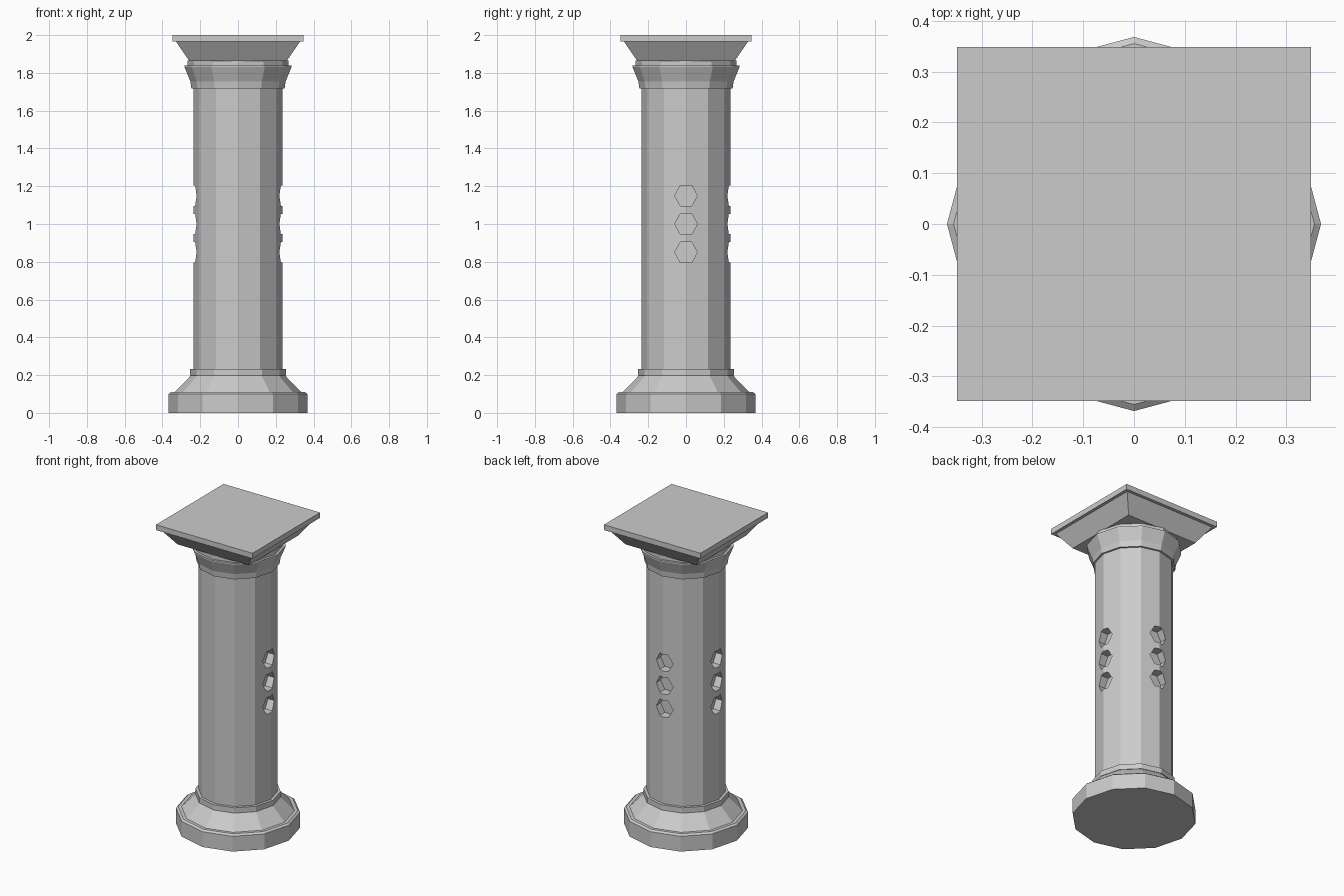
import bpy, bmesh
from math import cos, sin, pi

if "Cube" in bpy.data.objects:
    bpy.data.objects.remove(bpy.data.objects["Cube"])

SIDES = 12


def make_object(name, bm):
    bmesh.ops.recalc_face_normals(bm, faces=bm.faces)
    mesh = bpy.data.meshes.new(name)
    bm.to_mesh(mesh)
    bm.free()
    obj = bpy.data.objects.new(name, mesh)
    bpy.context.collection.objects.link(obj)
    return obj


def stack(name, profile, sides=SIDES, turn=0.0):
    """Closed solid from stacked polygon rings given as (radius, z)."""
    bm = bmesh.new()
    rings = []
    for r, z in profile:
        rings.append([bm.verts.new((r * cos(turn + 2 * pi * i / sides),
                                    r * sin(turn + 2 * pi * i / sides), z))
                      for i in range(sides)])
    for a, b in zip(rings, rings[1:]):
        for i in range(sides):
            j = (i + 1) % sides
            bm.faces.new((a[i], a[j], b[j], b[i]))
    bm.faces.new(rings[0][::-1])
    bm.faces.new(rings[-1])
    return make_object(name, bm)


# Foot: plinth, sloped moulding and neck ring
stack("base", [(0.368, 0), (0.368, 0.10), (0.355, 0.11), (0.335, 0.11),
               (0.25, 0.197), (0.253, 0.197), (0.253, 0.232), (0.23, 0.232)])

# Twelve-sided shaft
shaft = stack("shaft", [(0.235, 0.2), (0.235, 1.75)])

# Flared collar and the ring above it
stack("collar", [(0.23, 1.718), (0.247, 1.718), (0.252, 1.755), (0.283, 1.83),
                 (0.283, 1.838), (0.268, 1.838), (0.268, 1.865), (0.23, 1.865)])

# Square capital: inverted frustum and top slab
R2 = 2 ** 0.5
stack("capital", [(0.257 * R2, 1.862), (0.328 * R2, 1.965), (0.348 * R2, 1.965),
                  (0.348 * R2, 2.0)], 4, pi / 4)

# Hexagonal sockets on the right, back and left sides
bm = bmesh.new()
HEX, INNER, OUTER = 0.06, 0.175, 0.30
for angle in (0, pi / 2, pi):
    for z in (0.85, 1.0, 1.15):
        ends = []
        for d in (INNER, OUTER):
            ring = []
            for i in range(6):
                s, h = HEX * cos(i * pi / 3), z + HEX * 0.9 / 0.866 * sin(i * pi / 3)
                ring.append(bm.verts.new((d * cos(angle) - s * sin(angle),
                                          d * sin(angle) + s * cos(angle), h)))
            ends.append(ring)
        a, b = ends
        for i in range(6):
            j = (i + 1) % 6
            bm.faces.new((a[i], a[j], b[j], b[i]))
        bm.faces.new(a[::-1])
        bm.faces.new(b)
cutter = make_object("socket_cutter", bm)
cutter.hide_render = True
cutter.hide_set(True)

cut = shaft.modifiers.new("sockets", 'BOOLEAN')
cut.operation = 'DIFFERENCE'
cut.solver = 'EXACT'
cut.object = cutter
